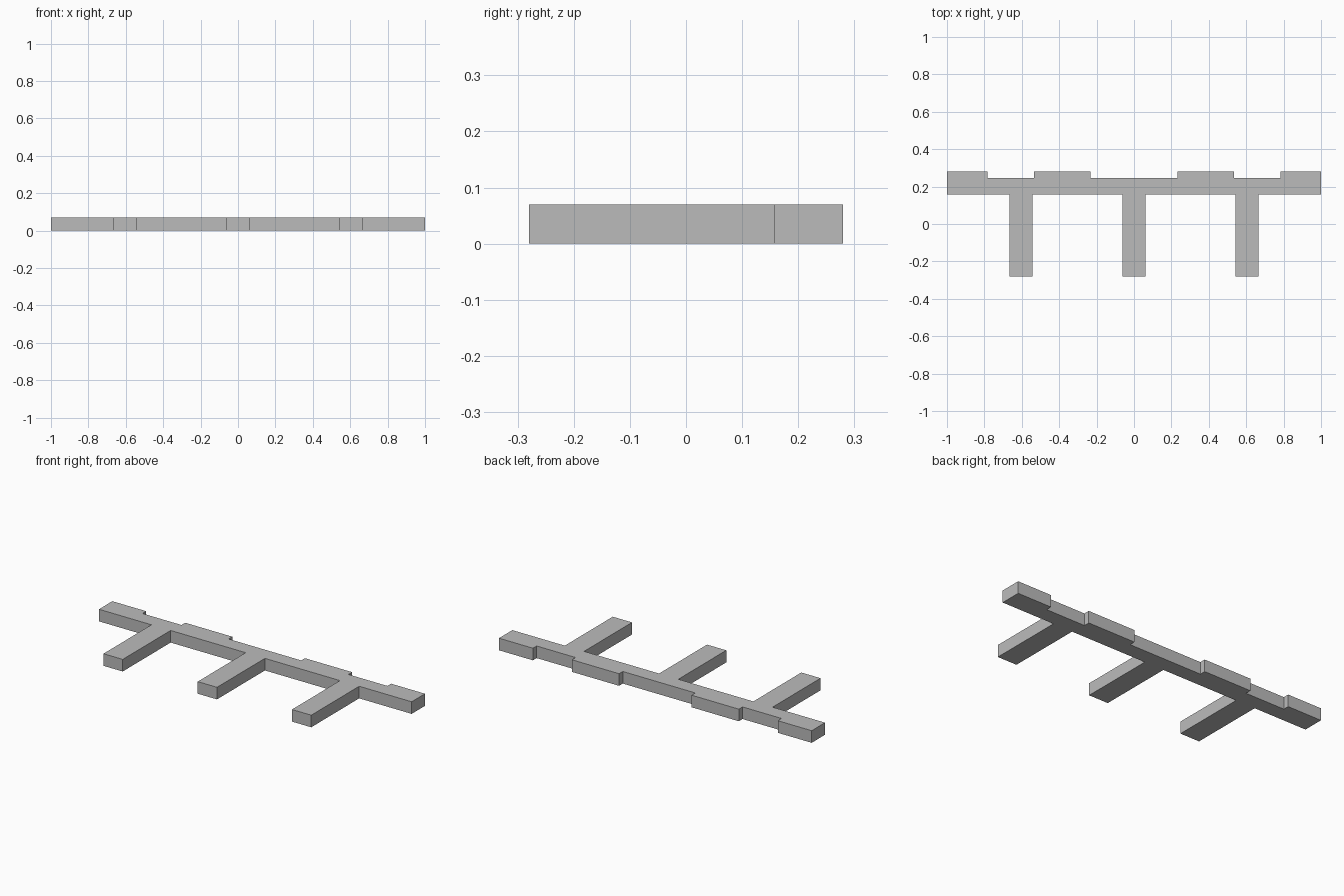
import bpy
import bmesh

cube = bpy.data.objects.get("Cube")
if cube:
    bpy.data.objects.remove(cube, do_unlink=True)

HEIGHT = 0.07
FRONT, BAR_FRONT, BAR_BACK, BACK = -0.28, 0.158, 0.246, 0.28

grey = bpy.data.materials.new("plain_grey")
grey.use_nodes = True
colour = (0.5, 0.5, 0.5, 1)
grey.diffuse_color = colour
grey.node_tree.nodes["Principled BSDF"].inputs["Base Color"].default_value = colour

# Outline of the bar: raised pads along the back, three prongs at the front
pads = [(-1, -0.783), (-0.534, -0.232), (0.232, 0.534), (0.783, 1)]
prongs = [(c - 0.0615, c + 0.0615) for c in (-0.603, 0, 0.603)]

outline = [(-1, BAR_FRONT)]
for a, b in prongs:
    outline += [(a, BAR_FRONT), (a, FRONT), (b, FRONT), (b, BAR_FRONT)]
outline.append((1, BAR_FRONT))
for a, b in reversed(pads):
    if b < 1:
        outline.append((b, BAR_BACK))
    outline += [(b, BACK), (a, BACK)]
    if a > -1:
        outline.append((a, BAR_BACK))

# Extrude the outline into one solid rail
bm = bmesh.new()
base = bm.faces.new([bm.verts.new((x, y, 0)) for x, y in outline])
top = bmesh.ops.extrude_face_region(bm, geom=[base], use_keep_orig=True)
bmesh.ops.translate(bm, vec=(0, 0, HEIGHT),
                    verts=[v for v in top["geom"] if isinstance(v, bmesh.types.BMVert)])
bmesh.ops.recalc_face_normals(bm, faces=bm.faces)
mesh = bpy.data.meshes.new("pronged_rail")
bm.to_mesh(mesh)
bm.free()
mesh.materials.append(grey)
rail = bpy.data.objects.new("pronged_rail", mesh)
bpy.context.collection.objects.link(rail)
